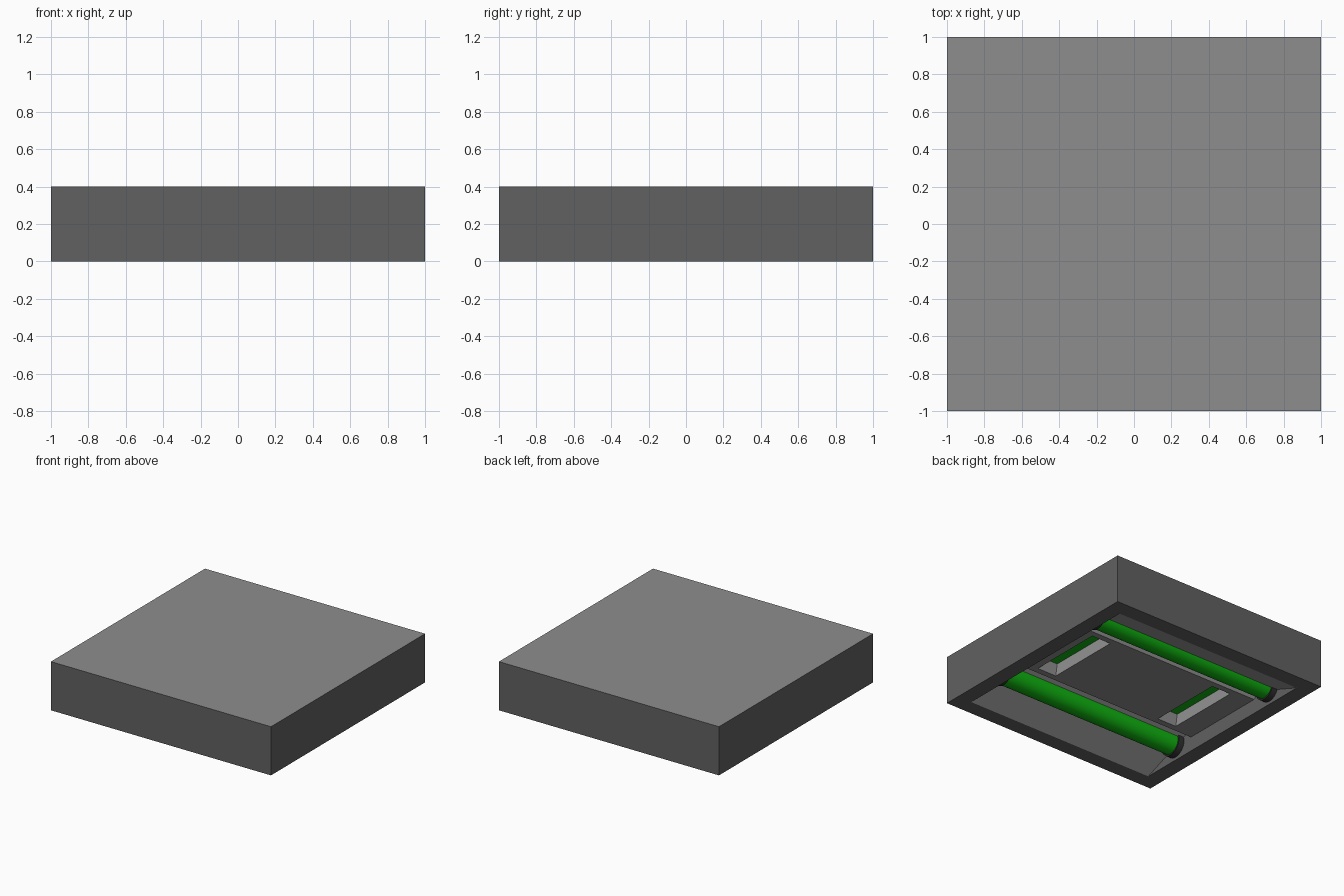
import bpy, bmesh
from math import pi

if "Cube" in bpy.data.objects:
    bpy.data.objects.remove(bpy.data.objects["Cube"])

HALF, HEIGHT = 1.0, 0.4
OPEN = 0.87                 # half size of the opening in the underside
PANEL_Y, PANEL_Z = 0.37, 0.12
TUBE_Y, TUBE_Z = 0.55, 0.125


def material(name, rgb):
    m = bpy.data.materials.new(name)
    m.diffuse_color = (*rgb, 1)
    m.use_nodes = True
    m.node_tree.nodes["Principled BSDF"].inputs["Base Color"].default_value = m.diffuse_color
    return m


green = material("green_glow", (0.005, 0.45, 0.005))
black = material("dark_cap", (0.03, 0.03, 0.03))
dark_grey = material("dark_grey", (0.12, 0.12, 0.12))
mid_grey = material("mid_grey", (0.27, 0.27, 0.27))
pale_grey = material("pale_grey", (0.45, 0.45, 0.45))


def loft(name, lower, upper, mat=None):
    """Solid between two matching point loops."""
    bm = bmesh.new()
    a = [bm.verts.new(p) for p in lower]
    b = [bm.verts.new(p) for p in upper]
    n = len(a)
    bm.faces.new(a)
    bm.faces.new(b[::-1])
    for i in range(n):
        j = (i + 1) % n
        bm.faces.new((a[i], b[i], b[j], a[j]))
    bmesh.ops.recalc_face_normals(bm, faces=bm.faces)
    me = bpy.data.meshes.new(name)
    bm.to_mesh(me)
    bm.free()
    ob = bpy.data.objects.new(name, me)
    bpy.context.collection.objects.link(ob)
    if mat:
        me.materials.append(mat)
    return ob


def rect(cx, hx, hy, z):
    return [(cx - hx, -hy, z), (cx + hx, -hy, z), (cx + hx, hy, z), (cx - hx, hy, z)]


def rod(name, x0, x1, y, z, r, mat):
    bpy.ops.mesh.primitive_cylinder_add(vertices=32, radius=r, depth=abs(x1 - x0),
                                        location=((x0 + x1) / 2, y, z),
                                        rotation=(0, pi / 2, 0))
    ob = bpy.context.object
    ob.name = name
    ob.data.materials.append(mat)
    bpy.ops.object.shade_smooth_by_angle()


def cut(ob, cutter):
    cutter.hide_render = True
    mod = ob.modifiers.new("cut", 'BOOLEAN')
    mod.operation, mod.solver, mod.object = 'DIFFERENCE', 'EXACT', cutter
    bpy.context.view_layer.objects.active = ob
    bpy.ops.object.modifier_apply(modifier=mod.name)
    bpy.data.objects.remove(cutter, do_unlink=True)


# housing block; recess slopes up past each tube, then steps down to the panel
housing = loft("housing", rect(0, HALF, HALF, 0), rect(0, HALF, HALF, HEIGHT))
half_profile = [(OPEN, -0.1), (OPEN, 0), (0.43, 0.168), (PANEL_Y, PANEL_Z)]
profile = [(-y, z) for y, z in half_profile] + half_profile[::-1]
cut(housing, loft("recess_cutter", [(-OPEN, y, z) for y, z in profile],
                  [(OPEN, y, z) for y, z in profile]))

# two bevelled slots in the centre panel, each with a lit floor
for side in (-1, 1):
    cx = side * 0.59
    cut(housing, loft("slot_cutter", rect(cx, 0.095, 0.33, PANEL_Z - 0.01),
                      rect(cx, 0.045, 0.25, PANEL_Z + 0.06)))
    loft("slot_light", rect(cx, 0.045, 0.25, PANEL_Z + 0.058),
         rect(cx, 0.045, 0.25, PANEL_Z + 0.07), green)

# greys: dark sides and rim, mid top and panel, pale sloped faces
me = housing.data
me.materials.clear()
for m in (dark_grey, mid_grey, pale_grey):
    me.materials.append(m)
for f in me.polygons:
    nz, z = abs(f.normal.z), f.center.z
    f.material_index = 0 if nz < 0.01 or z < 0.001 else 1 if nz > 0.99 else 2

# long light tubes with dark end caps
for y in (-TUBE_Y, TUBE_Y):
    rod("light_tube", -0.83, 0.83, y, TUBE_Z, 0.088, green)
    for side in (-1, 1):
        rod("tube_cap", side * 0.82, side * 0.88, y, TUBE_Z, 0.1, black)
